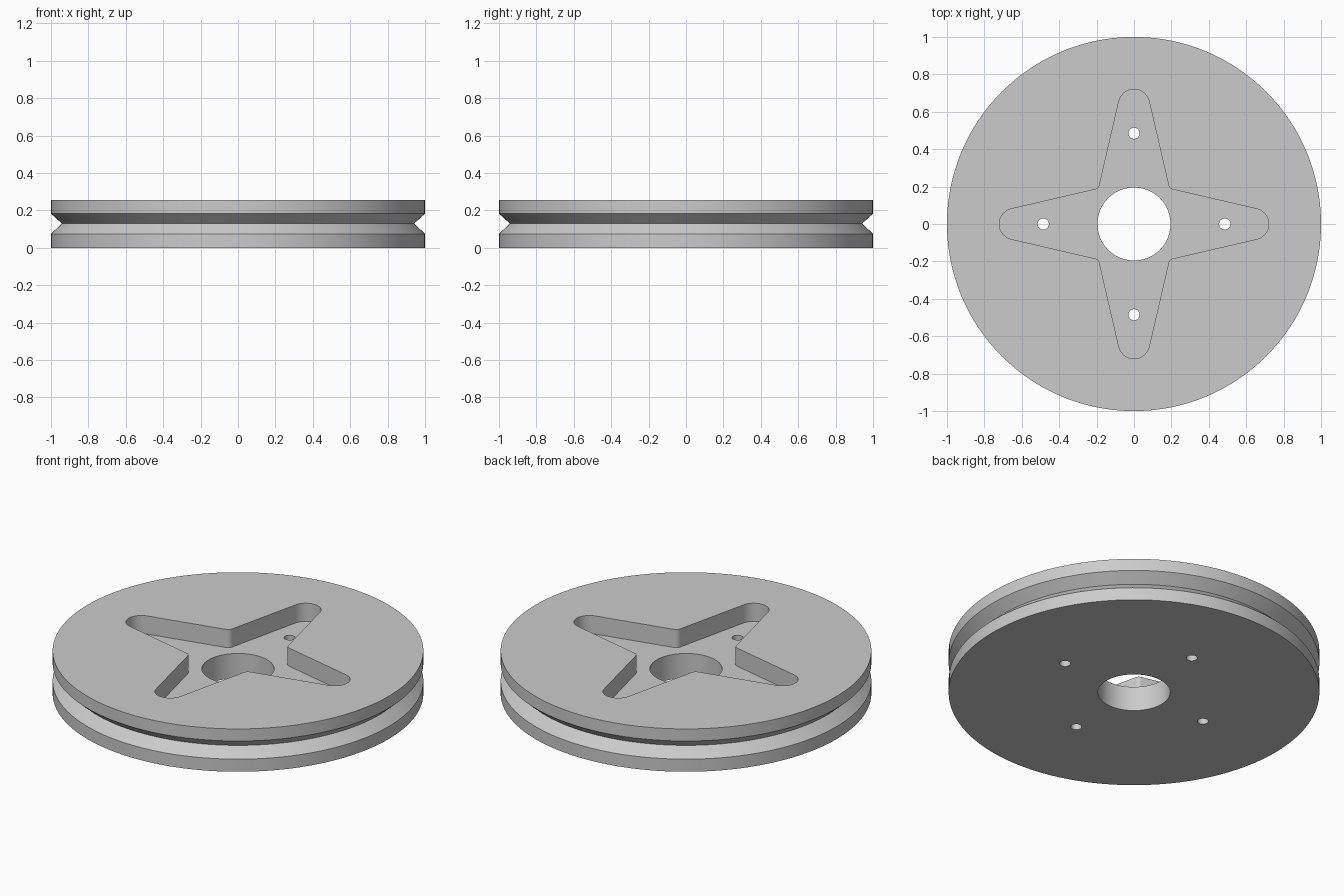
import bpy, bmesh, math
from mathutils import Vector, Matrix

cube = bpy.data.objects.get("Cube")
if cube:
    bpy.data.objects.remove(cube, do_unlink=True)

THICK = 0.255
FLOOR = 0.147      # height of the pocket floor
BORE = 0.195
SEGMENTS = 160

grey = bpy.data.materials.new("light_grey")
grey.use_nodes = True
grey.diffuse_color = (0.6, 0.6, 0.6, 1)
grey.node_tree.nodes["Principled BSDF"].inputs["Base Color"].default_value = grey.diffuse_color


def make_object(name, bm):
    bmesh.ops.recalc_face_normals(bm, faces=bm.faces)
    mesh = bpy.data.meshes.new(name)
    bm.to_mesh(mesh)
    bm.free()
    mesh.materials.append(grey)
    obj = bpy.data.objects.new(name, mesh)
    bpy.context.collection.objects.link(obj)
    return obj


def lathe(name, profile):
    """Revolve a closed (radius, height) profile around z."""
    bm = bmesh.new()
    rings = []
    for i in range(SEGMENTS):
        turn = Matrix.Rotation(math.tau * i / SEGMENTS, 3, 'Z')
        rings.append([bm.verts.new(turn @ Vector((r, 0, z))) for r, z in profile])
    n = len(profile)
    for i, a in enumerate(rings):
        b = rings[(i + 1) % SEGMENTS]
        for j in range(n):
            k = (j + 1) % n
            bm.faces.new((a[j], b[j], b[k], a[k]))
    return make_object(name, bm)


def prism(name, outline, bottom, top):
    """Extrude a closed 2D outline between two heights."""
    bm = bmesh.new()
    base = bm.faces.new([bm.verts.new((x, y, bottom)) for x, y in outline])
    sides = bmesh.ops.extrude_face_region(bm, geom=[base])
    moved = [g for g in sides["geom"] if isinstance(g, bmesh.types.BMVert)]
    bmesh.ops.translate(bm, verts=moved, vec=(0, 0, top - bottom))
    return make_object(name, bm)


def arc(cx, cy, radius, start, end, steps):
    angles = [start + (end - start) * i / steps for i in range(steps + 1)]
    return [(cx + radius * math.cos(t), cy + radius * math.sin(t)) for t in angles]


def cross_outline():
    """Four tapered arms with round tips and rounded inner corners."""
    taper = math.atan(0.198)
    tip, tip_r, corner, fillet = 0.72, 0.083, 0.176, 0.03
    lean = math.pi / 2 - taper
    c = corner + fillet / math.sin(math.pi / 4 - taper) / math.sqrt(2)
    arm = arc(tip - tip_r, 0, tip_r, -lean, lean, 24)
    arm += arc(c, c, fillet, math.pi + lean, math.pi + taper, 8)
    points = []
    for k in range(4):
        turn = Matrix.Rotation(k * math.pi / 2, 2)
        points += [tuple(turn @ Vector(p)) for p in arm]
    return points


# Wheel disc with V groove and central bore
wheel = lathe("grooved_wheel", [
    (BORE, 0), (1, 0), (1, 0.075), (0.942, 0.13),
    (1, 0.183), (1, THICK), (BORE, THICK)])

# Cross-shaped pocket and four screw holes
cutters = [prism("pocket_cutter", cross_outline(), FLOOR, THICK + 0.1)]
for k in range(4):
    a = k * math.pi / 2
    hole = arc(0.485 * math.cos(a), 0.485 * math.sin(a), 0.03, 0, math.tau, 32)[:-1]
    cutters.append(prism("screw_hole_cutter", hole, -0.1, THICK + 0.05))

bpy.ops.object.select_all(action='DESELECT')
bpy.context.view_layer.objects.active = wheel
wheel.select_set(True)
for cutter in cutters:
    cutter.hide_render = True
    mod = wheel.modifiers.new("cut", 'BOOLEAN')
    mod.operation = 'DIFFERENCE'
    mod.solver = 'EXACT'
    mod.object = cutter
    bpy.ops.object.modifier_apply(modifier=mod.name)
    bpy.data.objects.remove(cutter, do_unlink=True)

bpy.ops.object.shade_smooth_by_angle(angle=math.radians(25))
